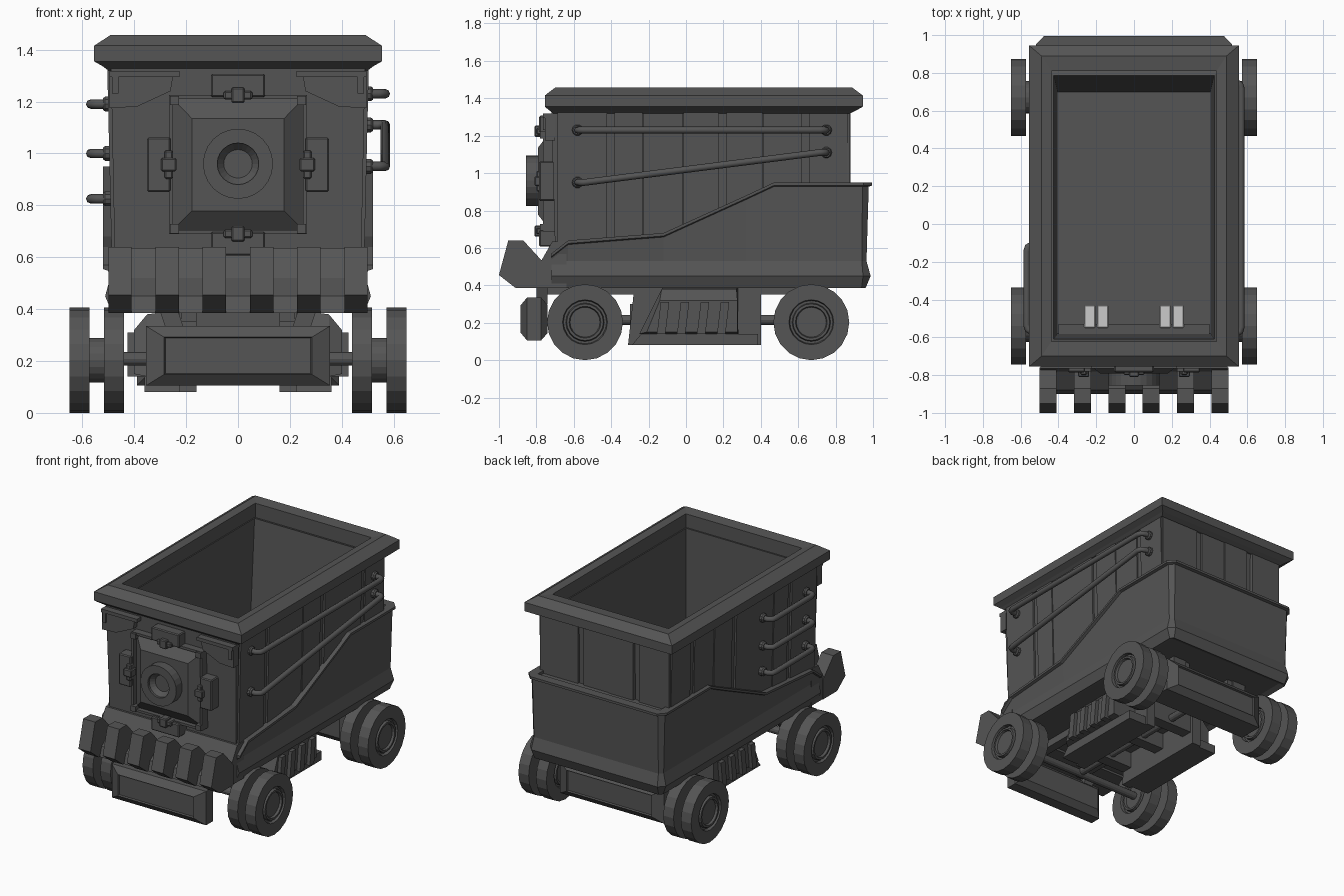
import bpy, bmesh, math
from mathutils import Vector, Matrix

if "Cube" in bpy.data.objects:
    bpy.data.objects.remove(bpy.data.objects["Cube"])

def material(name, v):
    m = bpy.data.materials.new(name)
    m.diffuse_color = (v, v, v, 1)
    m.use_nodes = True
    m.node_tree.nodes["Principled BSDF"].inputs["Base Color"].default_value = m.diffuse_color
    return m

DARK, PALE = material("dark_iron", 0.09), material("pale_metal", 0.85)

def finish(name, bm, mat=DARK):
    bmesh.ops.recalc_face_normals(bm, faces=bm.faces)
    me = bpy.data.meshes.new(name)
    bm.to_mesh(me)
    bm.free()
    me.materials.append(mat)
    ob = bpy.data.objects.new(name, me)
    bpy.context.collection.objects.link(ob)
    return ob

def skin(name, rings, closed=True, caps=True):
    """Join successive rings of points with quads."""
    bm = bmesh.new()
    rows = [[bm.verts.new(p) for p in r] for r in rings]
    n = len(rows[0])
    for a, b in zip(rows, rows[1:]):
        for i in range(n if closed else n - 1):
            j = (i + 1) % n
            bm.faces.new((a[i], a[j], b[j], b[i]))
    if caps:
        bm.faces.new(rows[0])
        bm.faces.new(rows[-1])
    return finish(name, bm)

def plan_rings(rows):
    """Rectangles in plan: half width, y min, y max, z."""
    return [[(-w, a, z), (w, a, z), (w, b, z), (-w, b, z)] for w, a, b, z in rows]

def face_rings(rows, cz):
    """Rectangles facing the front: half width, half height, y."""
    return [[(-w, y, cz - h), (w, y, cz - h), (w, y, cz + h), (-w, y, cz + h)] for w, h, y in rows]

def side_prism(name, x0, x1, prof):
    return skin(name, [[(x, y, z) for y, z in prof] for x in (x0, x1)])

def front_prism(name, y0, y1, prof):
    return skin(name, [[(x, y, z) for x, z in prof] for y in (y0, y1)])

def box(name, x0, x1, y0, y1, z0, z1, bevel=0, mat=DARK):
    bm = bmesh.new()
    bmesh.ops.create_cube(bm, size=1)
    for v in bm.verts:
        v.co = Vector(((x0 + x1) / 2 + v.co.x * (x1 - x0), (y0 + y1) / 2 + v.co.y * (y1 - y0),
                       (z0 + z1) / 2 + v.co.z * (z1 - z0)))
    if bevel:
        bmesh.ops.bevel(bm, geom=bm.edges[:], offset=bevel, segments=1, affect='EDGES')
    return finish(name, bm, mat)

def lathe(name, prof, axis, centre, n=20):
    """Turn (radius, distance along axis) around the x or y axis."""
    rings = []
    for r, d in prof:
        ring = []
        for i in range(n):
            c, s = r * math.cos(2 * math.pi * i / n), r * math.sin(2 * math.pi * i / n)
            ring.append(Vector((d, c, s) if axis == 'x' else (c, d, s)) + Vector(centre))
        rings.append(ring)
    return skin(name, rings)

# Hollow tub
skin("tub", plan_rings([(.47, -.70, .85, .41), (.475, -.70, .85, .60), (.49, -.72, .86, 1.34),
                        (.425, -.608, .785, 1.36), (.405, -.58, .70, .50)]))

# Rim around the opening
rim = [(.50, -.71, .88, 1.32), (.52, -.73, .91, 1.335), (.555, -.755, .945, 1.355), (.555, -.755, .945, 1.415),
       (.49, -.70, .89, 1.457), (.437, -.622, .81, 1.45), (.437, -.622, .81, 1.36), (.44, -.625, .81, 1.33)]
skin("rim", plan_rings(rim + rim[:1]), caps=False)

# Planks on the sides and rear
cuts = [-.69, -.42, -.385, -.23, -.015, .175, .215, .41, .62, .655, .865]
for s, side in ((1, "right"), (-1, "left")):
    for i, (a, b) in enumerate(zip(cuts, cuts[1:])):
        t = .004 if b - a < .05 else (.010 if i % 2 else .014)
        front_prism(side + "_plank", a + .002, b - .002,
                    [(s * .46, .56), (s * (.472 + t), .56), (s * (.49 + t), 1.33), (s * .46, 1.33)])
cuts = [-.49, -.26, -.22, -.03, .16, .20, .49]
for i, (a, b) in enumerate(zip(cuts, cuts[1:])):
    t = 0 if b - a < .05 else (.012 if i % 2 else .018)
    box("rear_plank", a + .002, b - .002, .84, .862 + t, .56, 1.33)

# Wrap-around armour skirt with flared foot and lip
half = [(.49, -.72, 1, 0, .57), (.49, -.63, 1, 0, .64), (.49, -.12, 1, 0, .68), (.49, .32, 1, 0, .88),
        (.49, .47, 1, 0, .95), (.49, .94, 1, .3, .95), (.468, .965, .3, 1, .95)]
path = half + [(-x, y, -nx, ny, z) for x, y, nx, ny, z in reversed(half)]
cols = []
for x, y, nx, ny, top in path:
    col = [(-.04, .40), (-.005, .385), (.022, .45), (0, .53), (.012, top - .022), (.03, top - .016),
           (.03, top), (-.03, top)]
    cols.append([(x + nx * o, y + ny * o, z) for o, z in col])
skin("armour_skirt", cols)
skin("floor_pan", plan_rings([(.47, -.75, .94, .40), (.47, -.75, .94, .45)]))

# Ledge between tub and skirt at the rear
box("rear_ledge", -.47, .47, .84, .96, .90, .93)

# Front plough: base bar and six teeth
side_prism("plough_base", -.495, .495, [(-.64, .385), (-.90, .385), (-.88, .45), (-.78, .52), (-.715, .635), (-.64, .635)])
for i in range(6):
    x = -.455 + i * .182
    side_prism("plough_tooth", x - .045, x + .045,
               [(-.91, .385), (-1.0, .455), (-.95, .64), (-.87, .64), (-.76, .52), (-.76, .385)])

# Furnace door with raised frame, sloped panel and ring
DZ = .957
skin("door", face_rings([(.265, .268, -.70), (.265, .268, -.765), (.25, .252, -.765), (.25, .252, -.735),
                         (.178, .178, -.792)], DZ))
lathe("door_ring", [(.135, -.78), (.135, -.856), (.108, -.856), (.08, -.856), (.08, -.84), (.055, -.81)],
      'y', (0, 0, .96), 24)
for sx in (-1, 1):
    for sz in (-1, 1):
        x, z = sx * .245, DZ + sz * .247
        box("door_corner", x - .018, x + .018, -.78, -.72, z - .018, z + .018)

# Hinge tabs and latches on the four sides of the door
for k in range(4):
    tab = box("door_tab", -.105, .105, -.785, -.69, .26, .35, .006)
    bars = [box("door_latch", -.055, .055, -.80, -.75, .25, .283, .006),
            box("latch_bolt", -.026, .026, -.81, -.75, .237, .297, .006)]
    turn = Matrix.Translation((0, 0, DZ)) @ Matrix.Rotation(k * math.pi / 2, 4, 'Y')
    for ob in [tab] + bars:
        ob.data.transform(turn)

# Corner brackets under the rim
for s in (-1, 1):
    front_prism("corner_bracket", -.755, -.70,
                [(s * .495, 1.30), (s * .25, 1.30), (s * .26, 1.24), (s * .39, 1.18), (s * .495, 1.175)])
    box("bracket_bar", *sorted((s * .495, s * .225)), -.765, -.69, 1.295, 1.318)
    box("bracket_end", *sorted((s * .485, s * .46)), -.765, -.70, 1.23, 1.30)

# Pipes along the sides with flanges
def pipe(name, s, a, b):
    (y0, z0), (y1, z1) = a, b
    d = .035
    pts = [(.47, y0, z0), (.54, y0, z0), (.562, y0 + d / 3, z0), (.568, y0 + d, z0),
           (.568, y1 - d, z1), (.562, y1 - d / 3, z1), (.54, y1, z1), (.47, y1, z1)]
    cu = bpy.data.curves.new(name, 'CURVE')
    cu.dimensions, cu.bevel_depth, cu.bevel_resolution, cu.use_fill_caps = '3D', .018, 2, True
    sp = cu.splines.new('POLY')
    sp.points.add(len(pts) - 1)
    for p, (x, y, z) in zip(sp.points, pts):
        p.co = (s * x, y, z, 1)
    cu.materials.append(DARK)
    bpy.context.collection.objects.link(bpy.data.objects.new(name, cu))
    for y, z in (a, b):
        lathe("pipe_flange", [(.03, s * .47), (.03, s * .512), (.024, s * .52)], 'x', (0, y, z), 10)

pipe("right_upper_pipe", 1, (-.58, 1.23), (.75, 1.23))
pipe("right_lower_pipe", 1, (-.58, .95), (.75, 1.11))
for z in (1.19, 1.0, .825):
    pipe("left_pipe", -1, (-.57, z), (-.11, z))

# Double-flanged wheels with recessed hubs, and axles
for y in (-.54, .67):
    for s in (-1, 1):
        face = [(.08, .635), (.085, .65), (.098, .65), (.103, .63), (.115, .63), (.12, .65), (.203, .65)]
        outer = [(.203, .573), (.086, .573)]
        prof = [(r, 1.09 - d) for r, d in face + outer] + [(r, d) for r, d in reversed(face + outer)]
        lathe("wheel", [(r, s * d) for r, d in prof], 'x', (0, y, .203))
    lathe("axle", [(.026, -.46), (.026, .46)], 'x', (0, y, .208), 12)
lathe("drive_shaft", [(.026, -.54), (.026, .67)], 'y', (0, 0, .215), 12)

# Front and rear bumpers with sloped borders
def bumper(name, y, s, depth, w):
    skin(name, face_rings([(w - .04, .075, y + s * depth), (w, .115, y + s * (depth - .035)),
                           (w, .115, y + s * .035), (w - .07, .072, y), (w - .075, .068, y + s * .012)], .22))
bumper("front_bumper", -.885, 1, .145, .355)
bumper("rear_bumper", .83, -1, .24, .39)
for s in (-1, 1):
    front_prism("bumper_strut", -.80, -.74, [(s * .20, .30), (s * .27, .30), (s * .30, .39), (s * .23, .39)])
    front_prism("bumper_strut", .64, .76, [(s * .20, .30), (s * .30, .30), (s * .30, .41), (s * .20, .41)])

# Undercarriage: rails, cross beams, louvred side boxes
for s in (-1, 1):
    side_prism("under_rail", s * .16, s * .225, [(-.31, .08), (.40, .08), (.40, .41), (-.28, .41), (-.28, .355)])
    skin("side_box", [[(s * x, y, z) for y, z in p] for x, p in (
        (.20, [(-.25, .14), (.28, .14), (.28, .40), (-.12, .40)]),
        (.35, [(-.25, .14), (.28, .14), (.27, .38), (-.13, .38)]),
        (.40, [(-.21, .15), (.275, .15), (.275, .32), (-.14, .32)]))])
    side_prism("box_foot", s * .20, s * .36, [(-.29, .08), (.385, .08), (.385, .14), (-.24, .14)])
    for i in range(4):
        y = -.155 + i * .107
        side_prism("louvre", s * .34, s * .425, [(y, .14), (y + .045, .14), (y + .065, .31), (y + .02, .31)])
    box("frame_beam", *sorted((s * .16, s * .22)), -.78, .75, .35, .41)
for y in (-.26, .06, .34):
    box("cross_beam", -.18, .18, y - .04, y + .04, .17, .30)
box("under_plate", -.18, .18, -.24, .34, .28, .40)

# Ledge and pale catches inside the tub
box("inner_ledge", -.40, .40, -.60, -.53, .49, .54)
for x in (-.2, .2):
    for dx in (-.034, .034):
        box("inner_catch", x + dx - .03, x + dx + .03, -.55, -.43, .49, .55, .005, PALE)
